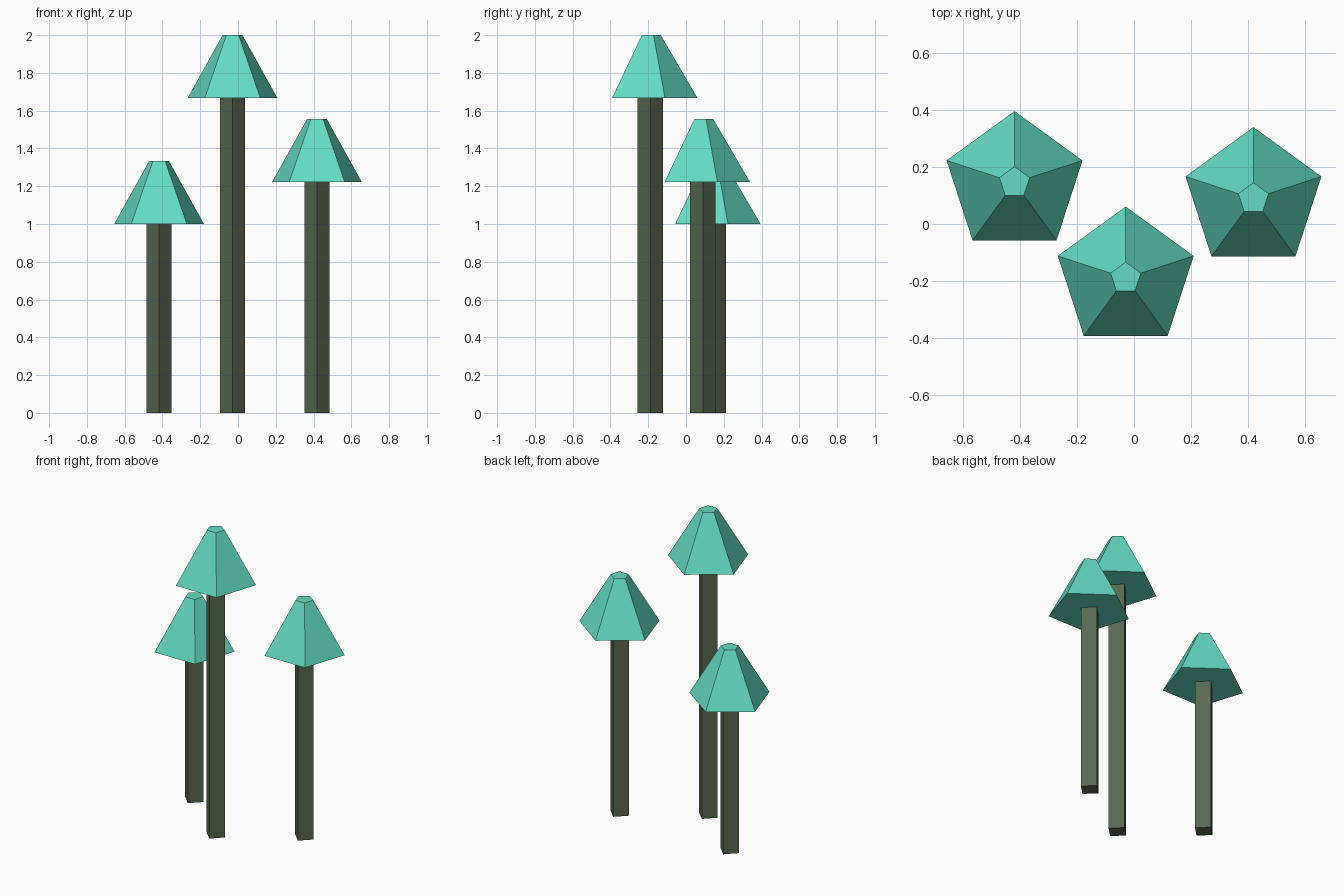
import bpy, bmesh, math

if "Cube" in bpy.data.objects:
    bpy.data.objects.remove(bpy.data.objects["Cube"])


def material(name, rgb):
    # sRGB 0-255 to linear
    m = bpy.data.materials.new(name)
    lin = [((c / 255 + 0.055) / 1.055) ** 2.4 for c in rgb]
    m.diffuse_color = (*lin, 1)
    m.use_nodes = True
    m.node_tree.nodes["Principled BSDF"].inputs["Base Color"].default_value = m.diffuse_color
    return m


CAP = material("mint green", (100, 220, 195))
STEM = material("dark olive", (88, 104, 80))


def frustum(name, sides, r_bottom, r_top, x, y, z0, z1, mat):
    """Flat-sided closed prism or cone with one corner pointing to +y."""
    bm = bmesh.new()
    rings = []
    for r, z in ((r_bottom, z0), (r_top, z1)):
        rings.append([bm.verts.new((r * math.cos(math.pi / 2 + math.tau * i / sides),
                                    r * math.sin(math.pi / 2 + math.tau * i / sides), z))
                      for i in range(sides)])
    low, high = rings
    bm.faces.new(low[::-1])
    bm.faces.new(high)
    for i in range(sides):
        j = (i + 1) % sides
        bm.faces.new((low[i], low[j], high[j], high[i]))
    me = bpy.data.meshes.new(name)
    bm.to_mesh(me)
    bm.free()
    me.materials.append(mat)
    ob = bpy.data.objects.new(name, me)
    ob.location = (x, y, 0)
    bpy.context.collection.objects.link(ob)


# Three mushrooms: square stem under a five-sided cap
for label, x, y, h in (("left", -0.418, 0.145, 1.0),
                       ("middle", -0.029, -0.189, 1.667),
                       ("right", 0.418, 0.089, 1.222)):
    frustum(label + "_stem", 4, 0.0667, 0.0667, x, y, 0, h, STEM)
    frustum(label + "_cap", 5, 0.25, 0.0555, x, y, h, h + 0.333, CAP)
